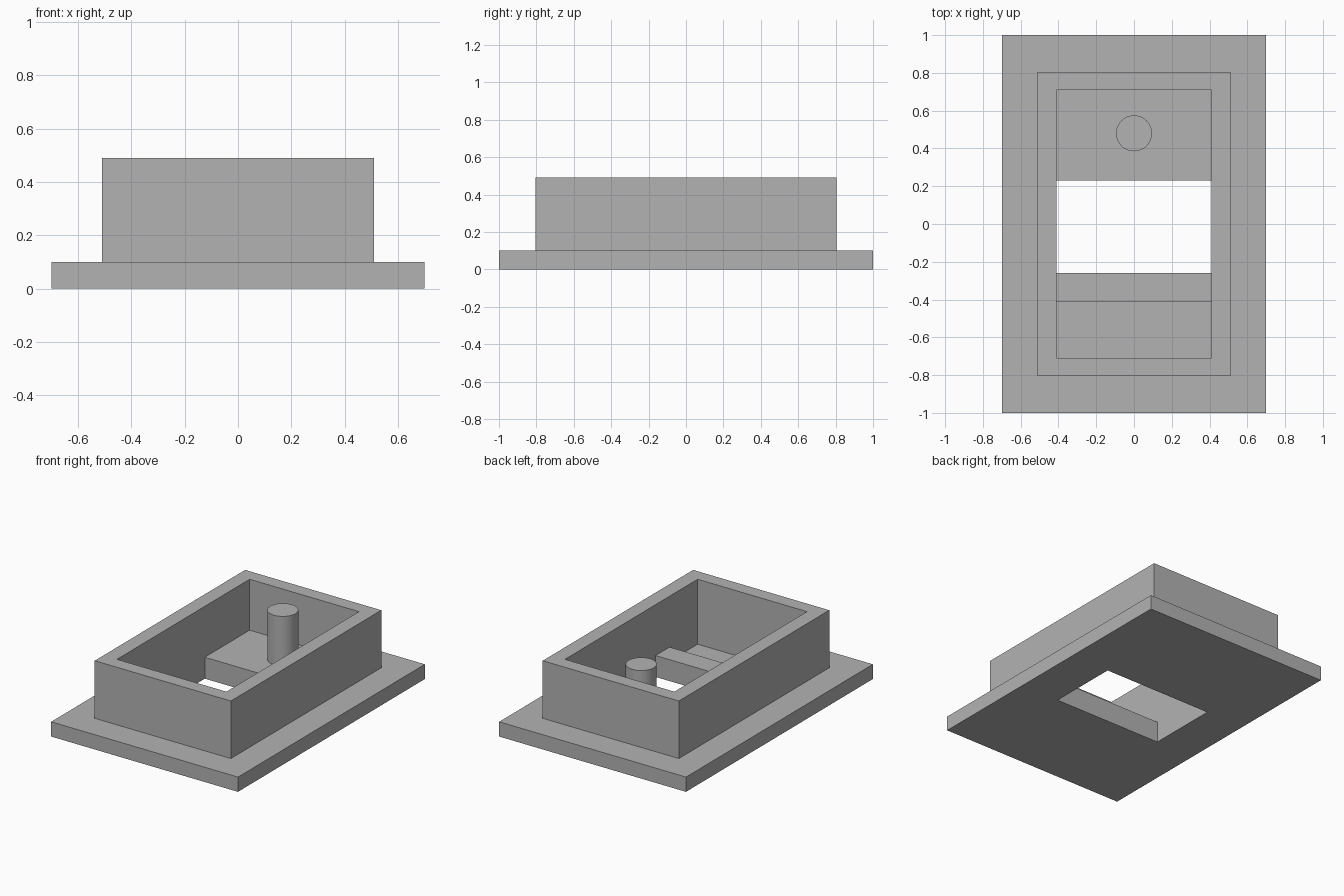
import bpy
import bmesh

cube = bpy.data.objects.get("Cube")
if cube:
    bpy.data.objects.remove(cube, do_unlink=True)

grey = bpy.data.materials.new("plain grey")
grey.use_nodes = True
grey.diffuse_color = (0.45, 0.45, 0.45, 1)
grey.node_tree.nodes["Principled BSDF"].inputs["Base Color"].default_value = grey.diffuse_color


def extrude_x(name, profile, half_width):
    """Solid made by extruding a (y, z) profile across x."""
    bm = bmesh.new()
    face = bm.faces.new([bm.verts.new((-half_width, y, z)) for y, z in profile])
    new = bmesh.ops.extrude_face_region(bm, geom=[face])["geom"]
    moved = [v for v in new if isinstance(v, bmesh.types.BMVert)]
    bmesh.ops.translate(bm, verts=moved, vec=(2 * half_width, 0, 0))
    bmesh.ops.recalc_face_normals(bm, faces=bm.faces)
    mesh = bpy.data.meshes.new(name)
    bm.to_mesh(mesh)
    bm.free()
    mesh.materials.append(grey)
    obj = bpy.data.objects.new(name, mesh)
    bpy.context.collection.objects.link(obj)
    return obj


def block(name, half_x, half_y, z0, z1):
    return extrude_x(name, [(-half_y, z0), (half_y, z0), (half_y, z1), (-half_y, z1)], half_x)


def combine(target, other, operation):
    """Apply a boolean and discard the helper solid."""
    mod = target.modifiers.new(operation, "BOOLEAN")
    mod.operation = operation
    mod.solver = "EXACT"
    mod.object = other
    bpy.context.view_layer.objects.active = target
    bpy.ops.object.modifier_apply(modifier=mod.name)
    bpy.data.objects.remove(other, do_unlink=True)


# Flange plate with the upright box on it
floor_z, pocket_z, top_z = 0.145, 0.05, 0.49
casing = block("flanged_casing", 0.70, 1.0, 0, 0.10)
combine(casing, block("box_walls", 0.51, 0.805, 0.03, top_z), "UNION")

# Cavity: back floor, through opening, ledge and sunken front floor
cavity = extrude_x("cavity_cutter", [
    (0.71, top_z + 0.2), (0.71, floor_z), (0.23, floor_z), (0.23, -0.1),
    (-0.26, -0.1), (-0.26, floor_z), (-0.41, floor_z), (-0.41, pocket_z),
    (-0.71, pocket_z), (-0.71, top_z + 0.2)], 0.41)
cavity.hide_render = True
combine(casing, cavity, "DIFFERENCE")

# Round post standing on the back floor
post_top = 0.48
bpy.ops.mesh.primitive_cylinder_add(
    vertices=48, radius=0.095, depth=post_top - floor_z,
    location=(0, 0.48, (post_top + floor_z) / 2))
post = bpy.context.object
post.name = "round_post"
post.data.materials.append(grey)
bpy.ops.object.shade_smooth_by_angle()
